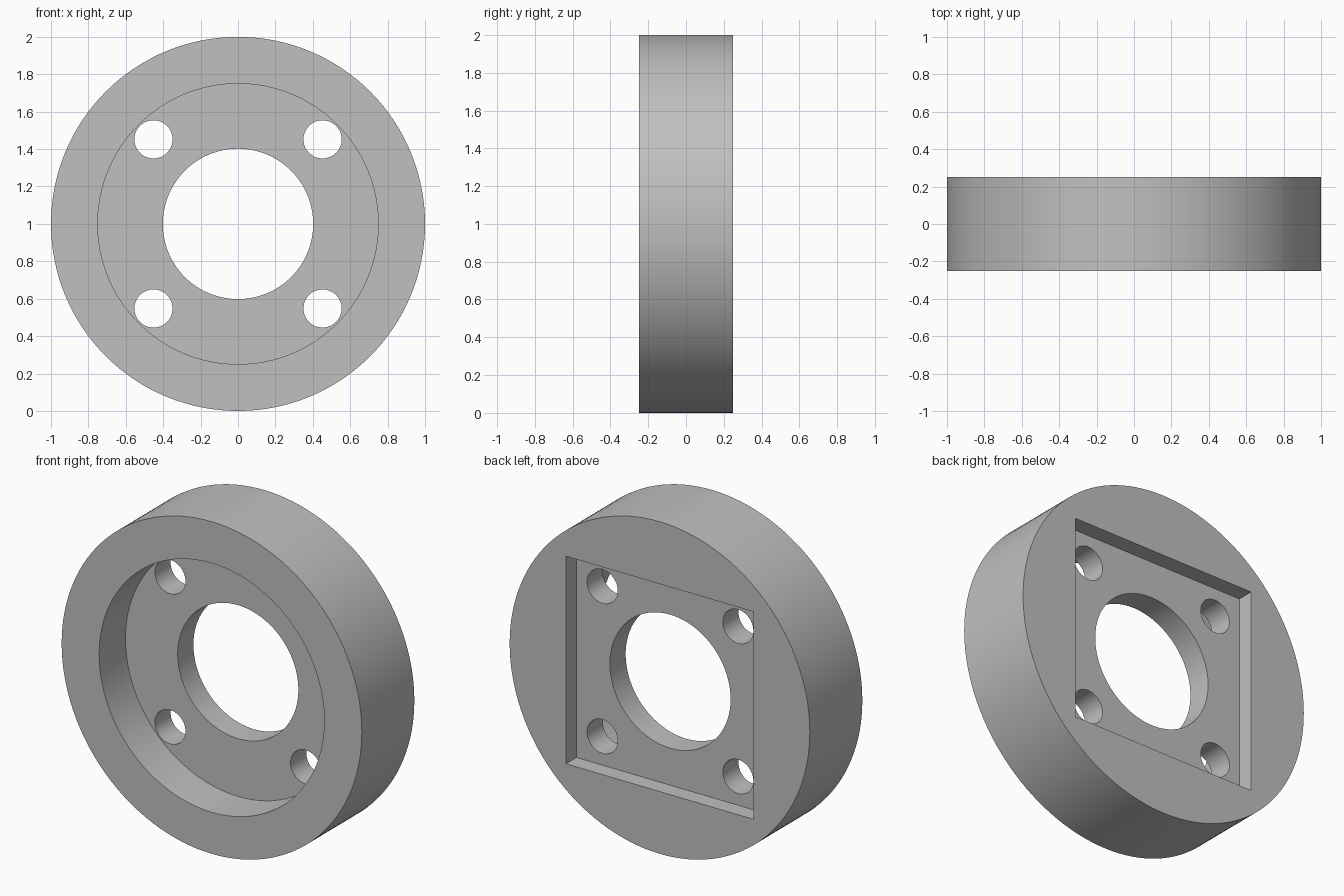
import bpy
import math
from mathutils import Matrix

cube = bpy.data.objects.get("Cube")
if cube:
    bpy.data.objects.remove(cube, do_unlink=True)

THICK = 0.5
FRONT, BACK = -THICK / 2, THICK / 2
CENTRE_Z = 1.0
OVER = 0.1  # how far cutters stick out past the faces


def finish(obj, name):
    obj.name = name
    obj.data.transform(obj.matrix_world)
    obj.matrix_world = Matrix()
    return obj


def disc(name, radius, y0, y1, x=0.0, z=0.0, sides=128):
    """Cylinder along y between y0 and y1."""
    bpy.ops.mesh.primitive_cylinder_add(
        vertices=sides, radius=radius, depth=y1 - y0,
        location=(x, (y0 + y1) / 2, CENTRE_Z + z),
        rotation=(math.pi / 2, 0, 0))
    bpy.context.view_layer.update()
    return finish(bpy.context.object, name)


def cut(body, cutter):
    """Subtract the cutter from the body, then discard it."""
    mod = body.modifiers.new("cut", "BOOLEAN")
    mod.operation = "DIFFERENCE"
    mod.solver = "EXACT"
    mod.object = cutter
    bpy.context.view_layer.objects.active = body
    bpy.ops.object.modifier_apply(modifier=mod.name)
    bpy.data.objects.remove(cutter, do_unlink=True)


# Main ring body
body = disc("flange_ring", 1.0, FRONT, BACK)

# Round recess in the front
cut(body, disc("front_recess", 0.75, FRONT - OVER, FRONT + 0.25))

# Square recess in the back
depth = 0.1
bpy.ops.mesh.primitive_cube_add(size=1, location=(0, BACK - depth + (depth + OVER) / 2, CENTRE_Z))
square = bpy.context.object
square.scale = (1.25, depth + OVER, 1.25)
bpy.context.view_layer.update()
cut(body, finish(square, "back_recess"))

# Central bore and four bolt holes
cut(body, disc("centre_bore", 0.402, FRONT - OVER, BACK + OVER))
for sx in (-1, 1):
    for sz in (-1, 1):
        cut(body, disc("bolt_hole", 0.102, FRONT - OVER, BACK + OVER,
                       sx * 0.452, sz * 0.452, 64))

# Plain grey material
grey = bpy.data.materials.new("plain_grey")
grey.use_nodes = True
colour = (0.53, 0.53, 0.53, 1.0)
grey.diffuse_color = colour
grey.node_tree.nodes["Principled BSDF"].inputs["Base Color"].default_value = colour
body.data.materials.clear()
body.data.materials.append(grey)

# Smooth round walls with sharp rims
bpy.ops.object.select_all(action="DESELECT")
body.select_set(True)
bpy.context.view_layer.objects.active = body
bpy.ops.object.shade_smooth_by_angle(angle=math.radians(30))
